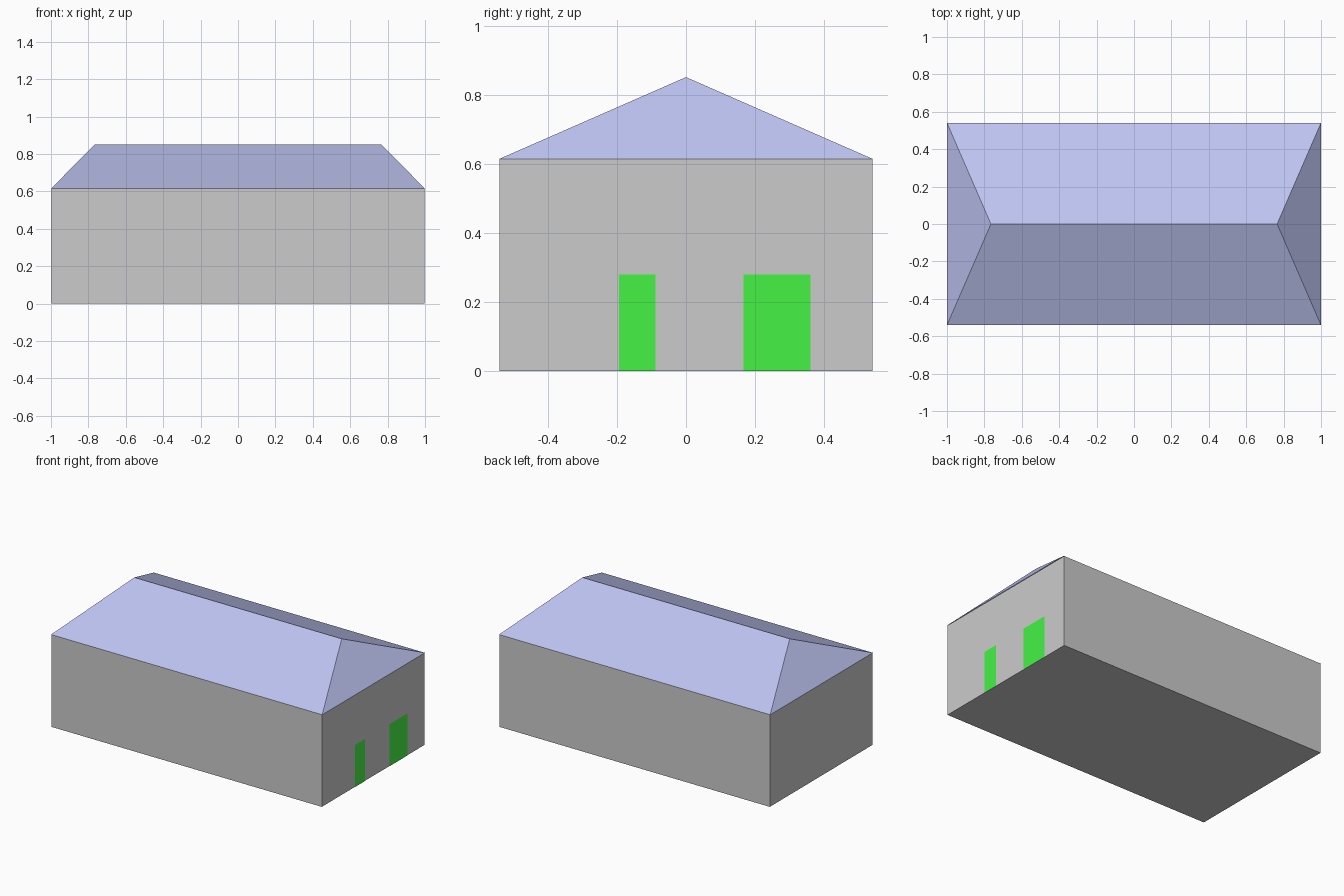
import bpy, bmesh

if "Cube" in bpy.data.objects:
    bpy.data.objects.remove(bpy.data.objects["Cube"])

LENGTH_X, HALF_Y = 0.997, 0.541       # wall half sizes
EAVES_Z, RIDGE_Z, RIDGE_X = 0.615, 0.852, 0.765
DOOR_H = 0.28


def material(name, rgb):
    mat = bpy.data.materials.new(name)
    mat.diffuse_color = (*rgb, 1)
    mat.use_nodes = True
    mat.node_tree.nodes["Principled BSDF"].inputs["Base Color"].default_value = mat.diffuse_color
    return mat


def add_object(name, bm, mat=None):
    bmesh.ops.recalc_face_normals(bm, faces=bm.faces)
    mesh = bpy.data.meshes.new(name)
    bm.to_mesh(mesh)
    bm.free()
    obj = bpy.data.objects.new(name, mesh)
    bpy.context.collection.objects.link(obj)
    if mat:
        mesh.materials.append(mat)
    return obj


# Walls and floor: a box left open under the roof
bm = bmesh.new()
bmesh.ops.create_cube(bm, size=1)
for v in bm.verts:
    v.co = (v.co.x * 2 * LENGTH_X, v.co.y * 2 * HALF_Y, (v.co.z + 0.5) * EAVES_Z)
top = [f for f in bm.faces if f.calc_center_median().z > EAVES_Z - 0.01]
bmesh.ops.delete(bm, geom=top, context='FACES_ONLY')
add_object("walls", bm)

# Hip roof: eaves rectangle rising to a shorter ridge
bm = bmesh.new()
eaves = [bm.verts.new((x, y * HALF_Y, EAVES_Z))
         for x, y in ((-1, -1), (1, -1), (1, 1), (-1, 1))]
left, right = [bm.verts.new((x, 0, RIDGE_Z)) for x in (-RIDGE_X, RIDGE_X)]
a, b, c, d = eaves
for corners in ((a, b, right, left), (b, c, right), (c, d, left, right), (d, a, left)):
    bm.faces.new(corners)
add_object("hip_roof", bm, material("roof_blue", (0.51, 0.55, 0.88)))

# Doors: flat panels on the right-hand end wall
green = material("door_green", (0.06, 0.9, 0.06))
for name, y0, y1 in (("narrow_door", -0.194, -0.088), ("wide_door", 0.167, 0.361)):
    bm = bmesh.new()
    x = LENGTH_X + 0.002
    bm.faces.new([bm.verts.new((x, y, z))
                  for y, z in ((y0, 0), (y1, 0), (y1, DOOR_H), (y0, DOOR_H))])
    door = add_object(name, bm, green)
    if door.data.polygons[0].normal.x < 0:
        door.data.flip_normals()

# Roof faces must point outward
roof = bpy.data.objects["hip_roof"].data
if roof.polygons[0].normal.z < 0:
    roof.flip_normals()
